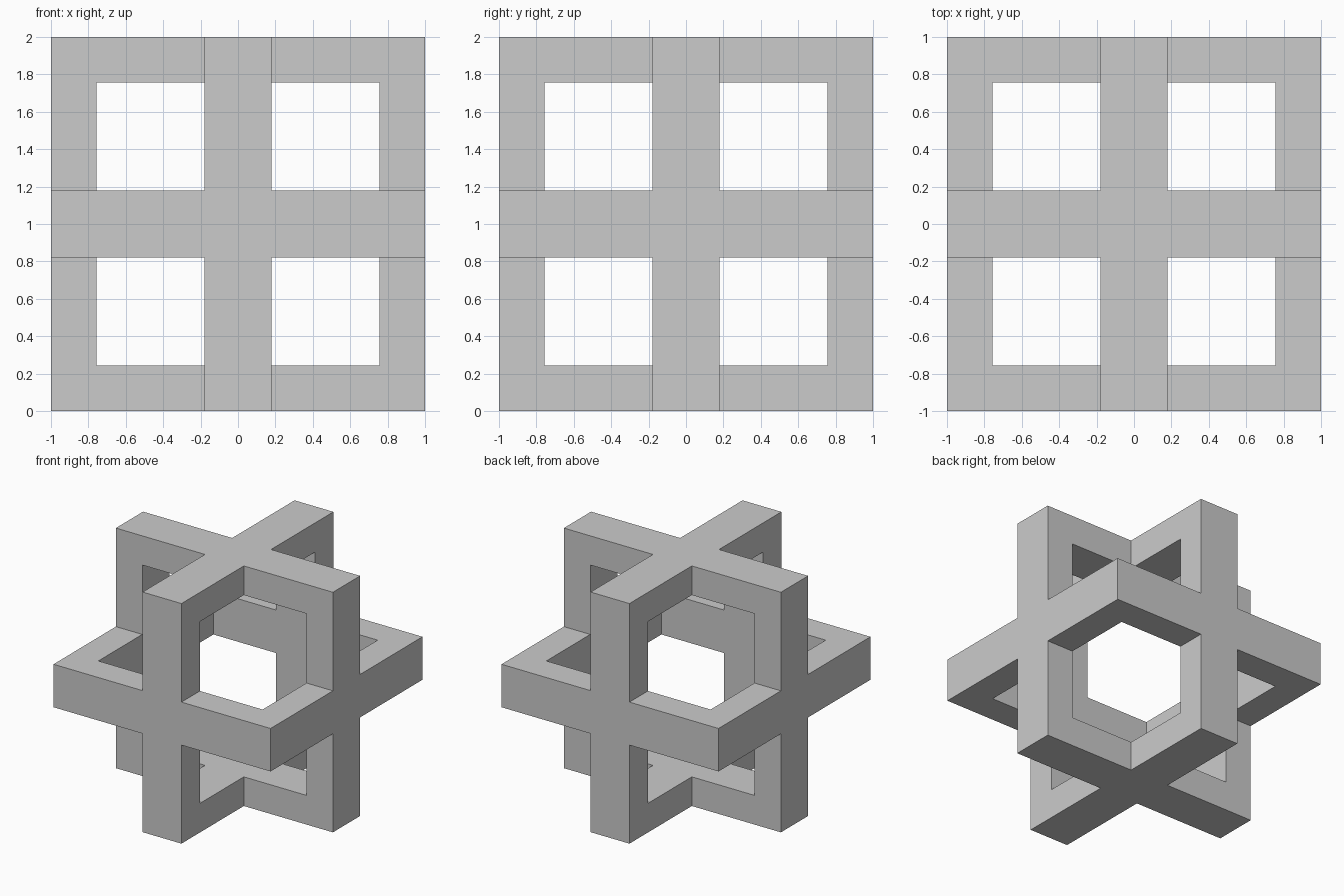
import bpy, bmesh
from itertools import product

if "Cube" in bpy.data.objects:
    bpy.data.objects.remove(bpy.data.objects["Cube"])

HALF_T = 0.179   # half thickness of each square frame
INNER = 0.757    # half width of each frame's opening
CUTS = [-1, -INNER, -HALF_T, HALF_T, INNER, 1]


def filled(cell):
    """True if a grid cell belongs to any of the three square frames."""
    if min(cell) < 0 or max(cell) > 4:
        return False
    return any(cell[a] == 2 and any(cell[b] in (0, 4) for b in range(3) if b != a)
               for a in range(3))


# Fused skin of the three frames: keep only faces between solid and empty cells
bm = bmesh.new()
for cell in product(range(5), repeat=3):
    if not filled(cell):
        continue
    for axis, side in product(range(3), (0, 1)):
        near = list(cell)
        near[axis] += 2 * side - 1
        if filled(near):
            continue
        u, v = (axis + 1) % 3, (axis + 2) % 3
        corners = []
        for du, dv in ((0, 0), (1, 0), (1, 1), (0, 1)):
            i = list(cell)
            i[axis] += side
            i[u] += du
            i[v] += dv
            corners.append(bm.verts.new((CUTS[i[0]], CUTS[i[1]], CUTS[i[2]] + 1)))
        bm.faces.new(corners if side else corners[::-1])

# Weld and merge coplanar faces
bmesh.ops.remove_doubles(bm, verts=bm.verts, dist=1e-4)
bmesh.ops.dissolve_limit(bm, angle_limit=0.01, verts=bm.verts, edges=bm.edges)

mesh = bpy.data.meshes.new("interlocked_square_frames")
bm.to_mesh(mesh)
bm.free()
obj = bpy.data.objects.new("interlocked_square_frames", mesh)
bpy.context.collection.objects.link(obj)
